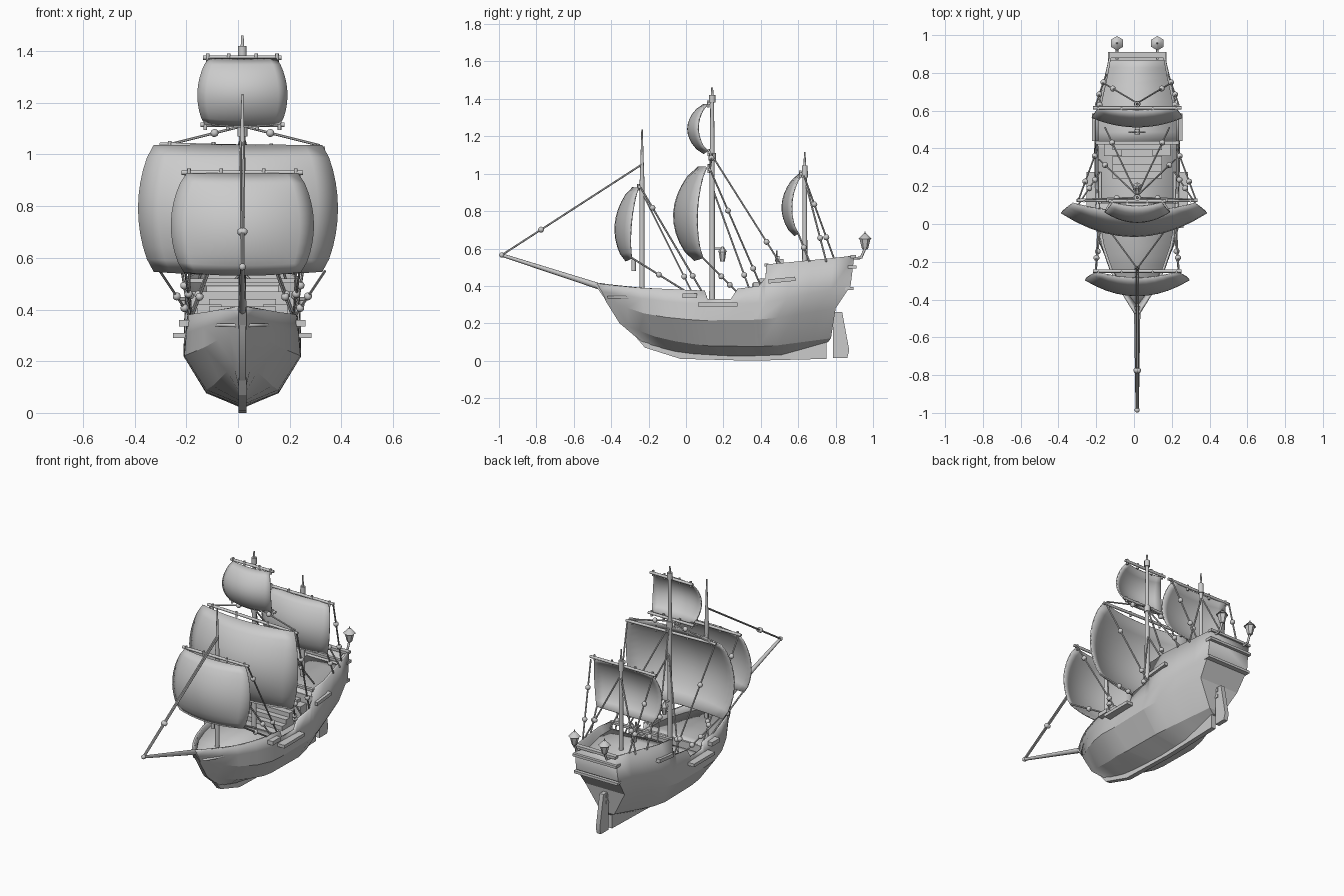
import bpy, bmesh, math
from mathutils import Vector, Matrix

if "Cube" in bpy.data.objects:
    bpy.data.objects.remove(bpy.data.objects["Cube"])

CX = 0.017  # centre line of the ship
grey = bpy.data.materials.new("light_grey")
grey.use_nodes = True
grey.diffuse_color = (0.6, 0.6, 0.6, 1)
grey.node_tree.nodes["Principled BSDF"].inputs["Base Color"].default_value = (0.6, 0.6, 0.6, 1)


def finish(name, bm, angle=30, thick=0, offset=0):
    me = bpy.data.meshes.new(name)
    bm.normal_update()
    bm.to_mesh(me)
    bm.free()
    me.materials.append(grey)
    me.polygons.foreach_set("use_smooth", [True] * len(me.polygons))
    me.set_sharp_from_angle(angle=math.radians(angle))
    ob = bpy.data.objects.new(name, me)
    ob.location.x = CX
    bpy.context.scene.collection.objects.link(ob)
    if thick:
        mod = ob.modifiers.new("thickness", "SOLIDIFY")
        mod.thickness, mod.offset = thick, offset
    return ob


def rod(name, a, b, r1, r2=None, sides=8):
    a, b = Vector(a), Vector(b)
    bm = bmesh.new()
    m = Matrix.Translation((a + b) / 2) @ (b - a).to_track_quat("Z", "Y").to_matrix().to_4x4()
    bmesh.ops.create_cone(bm, cap_ends=True, segments=sides, radius1=r1,
                          radius2=r1 if r2 is None else r2, depth=(b - a).length, matrix=m)
    return finish(name, bm, 50)


def ball(name, p, r):
    bm = bmesh.new()
    bmesh.ops.create_icosphere(bm, subdivisions=2, radius=r, matrix=Matrix.Translation(p))
    finish(name, bm)


def rope(name, a, b, *blocks):
    rod(name, a, b, 0.005, sides=6)
    for t in blocks:
        ball(name + "_block", Vector(a).lerp(Vector(b), t), 0.016)


def box(name, lo, hi, tilt=0):
    lo, hi = Vector(lo), Vector(hi)
    bm = bmesh.new()
    m = Matrix.Translation((lo + hi) / 2) @ Matrix.Rotation(tilt, 4, "X") @ Matrix.Diagonal((*(hi - lo), 1))
    bmesh.ops.create_cube(bm, size=1, matrix=m)
    return finish(name, bm)


def slab(name, outline, half):
    """Side outline in y, z, extruded across x."""
    bm = bmesh.new()
    rows = [[bm.verts.new((x, y, z)) for y, z in outline] for x in (-half, half)]
    n = len(outline)
    for i in range(n):
        j = (i + 1) % n
        bm.faces.new((rows[0][i], rows[0][j], rows[1][j], rows[1][i]))
    for r in rows:
        bm.faces.new(r)
    bmesh.ops.recalc_face_normals(bm, faces=bm.faces)
    return finish(name, bm)


def interp(table, t):
    for (a, va), (b, vb) in zip(table, table[1:]):
        if t <= b:
            return va + (vb - va) * max(0, t - a) / (b - a)
    return table[-1][1]


# Hull: rails from keel to sheer, each with y range, half widths and heights
BOW, STERN = -0.48, 0.9
SHEER_Z = [(-.48, .41), (-.25, .39), (.1, .375), (.115, .33), (.24, .33), (.275, .385),
           (.39, .4), (.425, .445), (.43, .515), (.9, .56)]
SHEER_W = [(0, .012), (.09, .09), (.2, .165), (.32, .207), (.5, .22), (.75, .22), (1, .145)]
rails = [
    (-.225, .76, [(0, .012), (1, .012)], [(0, .09), (.2, .04), (.5, .022), (.75, .03), (1, .1)]),
    (-.355, .775, [(0, .012), (.15, .085), (.35, .14), (.7, .14), (1, .05)],
     [(0, .2), (.2, .115), (.4, .08), (.7, .075), (1, .12)]),
    (-.43, .8, [(0, .012), (.1, .1), (.22, .185), (.35, .225), (.7, .228), (1, .14)],
     [(0, .32), (.2, .24), (.4, .215), (.7, .22), (1, .28)]),
    (-.455, .88, [(0, .012), (.1, .1), (.2, .175), (.33, .216), (.5, .225), (.75, .226), (1, .15)],
     [(0, .37), (.2, .325), (.4, .3), (.65, .31), (1, .4)]),
]
stations = sorted([y for y, z in SHEER_Z] + [-.42, -.35, -.12, 0, .55, .67, .79])
bm = bmesh.new()
sides = {}
for s in (-1, 1):
    grid = []
    for y in stations:
        t = (y - BOW) / (STERN - BOW)
        col = [(s * interp(w, t), a + (b - a) * t, interp(z, t)) for a, b, w, z in rails]
        col.append((s * interp(SHEER_W, t), y, interp(SHEER_Z, y)))
        grid.append([bm.verts.new(p) for p in col])
    for a, b in zip(grid, grid[1:]):
        for i in range(len(rails)):
            bm.faces.new((a[i], b[i], b[i + 1], a[i + 1]))
    sides[s] = grid
L, R = sides[-1], sides[1]
for end in (0, -1):
    for i in range(len(rails)):
        bm.faces.new((L[end][i], R[end][i], R[end][i + 1], L[end][i + 1]))
for i in range(len(stations) - 1):
    bm.faces.new((L[i][0], L[i + 1][0], R[i + 1][0], R[i][0]))
bmesh.ops.recalc_face_normals(bm, faces=bm.faces)
finish("hull", bm, 20, 0.014, -1)


# Decks at three levels
def deck(name, y0, y1, z):
    bm = bmesh.new()
    prev = None
    for i in range(9):
        y = y0 + (y1 - y0) * i / 8
        w = interp(SHEER_W, (y - BOW) / (STERN - BOW)) - 0.008
        row = [bm.verts.new((s * w, y, z)) for s in (-1, 1)]
        if prev:
            bm.faces.new((prev[0], prev[1], row[1], row[0]))
        prev = row
    finish(name, bm, 30, 0.012, -1)


deck("fore_deck", -.42, .11, .345)
deck("main_deck", .1, .44, .3)
deck("quarter_deck", .43, .885, .47)
box("fore_bulkhead", (-.2, .1, .29), (.2, .112, .345))
box("quarter_bulkhead", (-.215, .425, .3), (.215, .437, .47))
box("quarter_rail", (-.22, .42, .505), (.22, .44, .52))
for i in range(5):
    box("step", (-.13, .24 + .038 * i, .3), (.13, .43, .328 + .028 * i))
for s in (-1, 1):
    x0, x1 = sorted((s * .08, s * .175))
    box("deck_chest", (x0, .36, .3), (x1, .42, .42))
    # Outboard platforms along the sides
    for y0, y1, z0, z1, w, tilt in ((.065, .275, .29, .31, .268, 0), (-.02, .06, .335, .36, .245, 0),
                                    (.44, .585, .42, .442, .24, .1)):
        x0, x1 = sorted((s * .19, s * w))
        box("side_platform", (x0, y0, z0), (x1, y1, z1), tilt)

# Keel, stem and rudder
slab("keel", [(-.49, .41), (-.465, .41), (-.34, .22), (-.2, .1), (0, .05), (.4, .04), (.75, .115),
              (.75, .01), (.35, 0), (-.03, .01), (-.22, .07), (-.39, .27)], .015)
slab("rudder", [(.785, .26), (.835, .26), (.873, .055), (.862, .015), (.785, .015)], .014)
for z in (.2, .24):
    box("rudder_hinge", (-.018, .765, z - .01), (.018, .81, z + .01))
# Stern trim
for z, y in ((.5, .895), (.385, .88)):
    box("stern_ledge", (-.155, y - .03, z - .008), (.155, y + .016, z + .008))
box("stern_rail", (-.15, .88, .55), (.15, .91, .566))

# Stern lanterns
for s in (-1, 1):
    x = s * .107
    rod("lantern_arm", (x, .87, .545), (x, .935, .55), .007)
    rod("lantern_arm", (x, .935, .548), (x, .957, .6), .007)
    rod("lantern_base", (x, .957, .595), (x, .957, .61), .014, .02, 6)
    rod("lantern_glass", (x, .957, .61), (x, .957, .65), .019, .029, 6)
    rod("lantern_roof", (x, .957, .65), (x, .957, .68), .038, .008, 6)
    rod("lantern_tip", (x, .957, .68), (x, .957, .692), .005, .002, 6)

# Masts: stacked segments of height and radius
masts = {"fore": (-.235, [(.3, .014), (.95, .013), (1.09, .008), (1.235, .004)]),
         "main": (.14, [(.29, .016), (1.1, .013), (1.38, .01), (1.38, .017), (1.42, .017), (1.42, .007), (1.46, .005)]),
         "mizzen": (.635, [(.45, .014), (.98, .012), (.98, .017), (1.045, .015), (1.045, .007), (1.115, .004)])}
for n, (y, seg) in masts.items():
    for (z0, r0), (z1, r1) in zip(seg, seg[1:]):
        if z1 > z0:
            rod(n + "_mast", (0, y, z0), (0, y, z1), r0, r1, 10)
rod("main_mast_collar", (0, .14, 1.07), (0, .14, 1.11), .02, .02, 10)
rod("bowsprit", (0, -.44, .39), (0, -.985, .565), .017, .009)
ball("bowsprit_tip", (0, -.985, .565), .014)


# Sails: billowing grids hung from yards
def sail(name, x, y, top, bottom, wt, wm, wb, rake, edge, belly):
    bm = bmesh.new()
    n, rows = 10, []
    for j in range(n + 1):
        v = j / n
        bow = math.sin(math.pi * v) ** 0.7 if 0 < v < 1 else 0
        w = wt + (wb - wt) * v + (wm - (wt + wb) / 2) * bow
        row = []
        for i in range(n + 1):
            u = 2 * i / n - 1
            d = edge * bow + rake * v + (0.35 + 0.65 * bow) * belly * (1 - u * u)
            z = top + (bottom - top) * v - 0.012 * v * (1 - u * u)
            row.append(bm.verts.new((x + u * w, y - d, z)))
        rows.append(row)
    for a, b in zip(rows, rows[1:]):
        for i in range(n):
            bm.faces.new((a[i], b[i], b[i + 1], a[i + 1]))
    finish(name, bm, 60, 0.008)


def yard(name, half, y, z, tilt=0):
    rod(name, (-half, y, z + tilt), (half, y, z - tilt), .009)
    for k in (-.88, -.35, .35, .88):
        rod(name + "_tie", (k * half, y - .004, z - k * tilt - .02), (k * half, y - .004, z - k * tilt + .016), .007)


sail("fore_sail", 0, -.255, .925, .545, .215, .275, .225, .035, .02, .085)
sail("main_sail", -.017, .11, 1.035, .548, .325, .385, .325, .02, .04, .125)
sail("top_sail", 0, .115, 1.37, 1.12, .13, .172, .145, 0, .05, .055)
sail("mizzen_sail", 0, .62, .995, .68, .2, .24, .2, .02, .045, .05)
yard("fore_yard", .235, -.25, .93)
yard("main_yard", .32, .125, 1.03, .008)
yard("top_yard", .152, .122, 1.375)
yard("top_lower_yard", .163, .125, 1.115)
yard("mizzen_yard", .235, .615, 1.0)

# Rigging, mirrored
for s in (-1, 1):
    rope("fore_brace", (s * .22, -.245, .93), (s * .2, .085, .37), .2, .85)
    rope("fore_shroud", (0, -.235, .9), (s * .195, .03, .37), .85)
    rope("fore_sheet", (s * .222, -.29, .55), (s * .195, 0, .37), .5)
    rope("main_brace", (s * .31, .13, 1.02), (s * .21, .4, .4), .35, .85)
    rope("main_shroud", (0, .15, .9), (s * .2, .34, .38), .85)
    rope("main_sheet", (s * .32, .09, .55), (s * .2, .27, .37), .55, .8)
    rope("main_backstay", (0, .15, 1.08), (s * .17, .51, .51), .78)
    rope("main_lift", (0, .14, 1.11), (s * .3, .13, 1.035), .36)
    rope("mizzen_brace", (s * .22, .63, .99), (s * .165, .79, .55), .35, .75)
    rope("mizzen_shroud", (0, .64, .95), (s * .185, .75, .53), .7)
    rope("mizzen_sheet", (s * .198, .6, .68), (s * .2, .66, .53), .5)
    rope("forestay", (s * .006, -.235, 1.05), (s * .004, -.985, .565), .72)

# Mast lantern, hanging block and steering wheel
rod("mast_lantern_arm", (0, .14, .6), (0, .195, .6), .006)
rod("mast_lantern", (0, .195, .53), (0, .195, .58), .012, .02, 6)
rod("mast_lantern_roof", (0, .195, .58), (0, .195, .61), .026, .006, 6)
rod("fore_hanging_block", (0, -.28, .48), (0, -.28, .54), .012)
box("wheel_stand", (-.012, .495, .47), (.012, .52, .545))
for k in range(4):
    a = math.pi * k / 4
    d = Vector((math.cos(a), 0, math.sin(a))) * .045
    c = Vector((0, .485, .545))
    rod("wheel_spoke", c - d, c + d, .005, sides=6)
rod("wheel_hub", (0, .475, .545), (0, .5, .545), .014)
